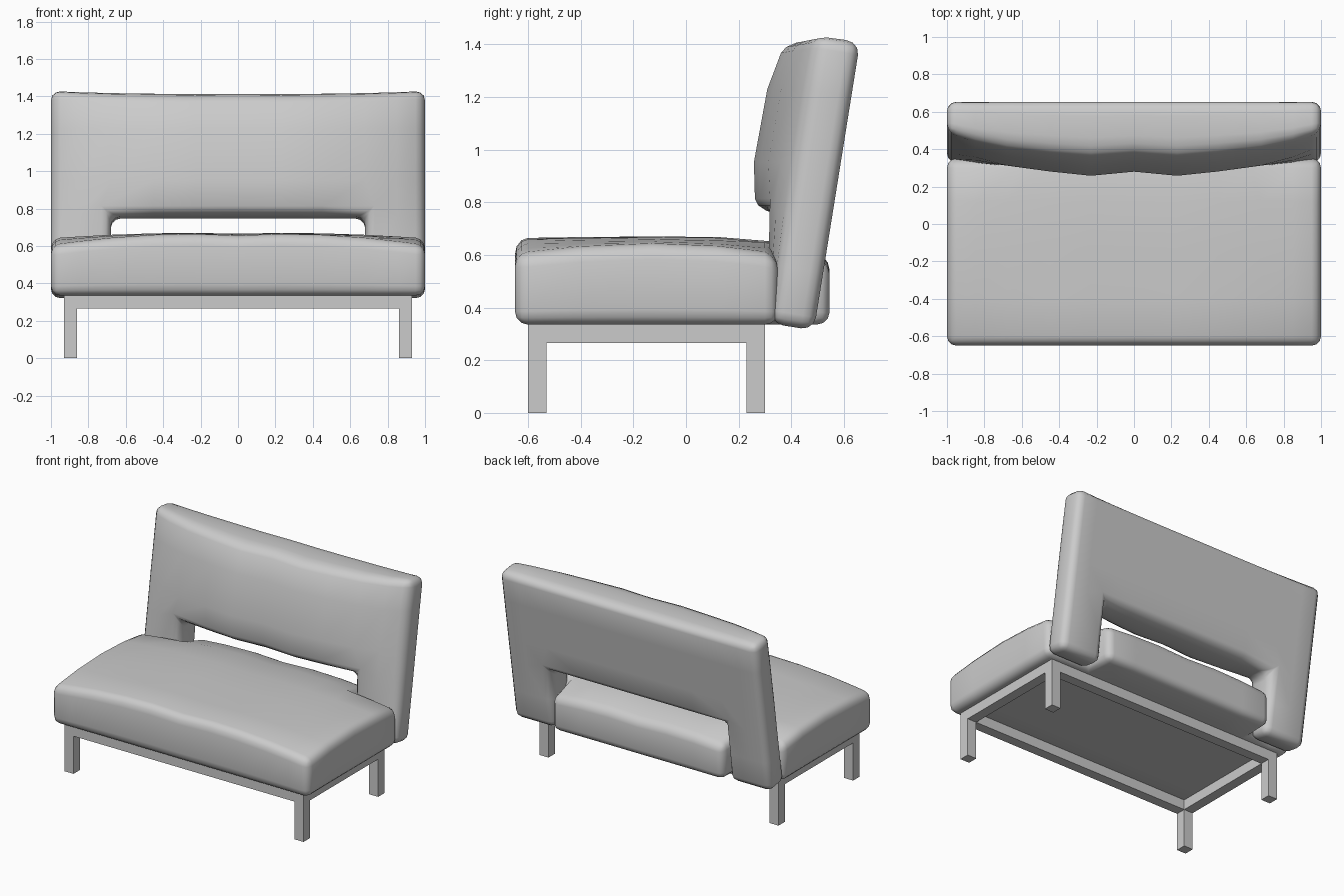
import bpy, bmesh, math
from mathutils import Vector, Matrix

cube = bpy.data.objects.get("Cube")
if cube:
    bpy.data.objects.remove(cube, do_unlink=True)


def material(name, grey):
    mat = bpy.data.materials.new(name)
    mat.use_nodes = True
    color = (grey, grey, grey, 1)
    mat.diffuse_color = color
    mat.node_tree.nodes["Principled BSDF"].inputs["Base Color"].default_value = color
    return mat


GREY = material("plain grey", 0.6)


def finish(name, bm, smooth):
    bmesh.ops.recalc_face_normals(bm, faces=bm.faces)
    for face in bm.faces:
        face.smooth = smooth
    mesh = bpy.data.meshes.new(name)
    bm.to_mesh(mesh)
    bm.free()
    mesh.materials.append(GREY)
    obj = bpy.data.objects.new(name, mesh)
    bpy.context.collection.objects.link(obj)
    return obj


def curve(points, t):
    """Straight-line interpolation through (position, value) pairs."""
    t = min(max(t, points[0][0]), points[-1][0])
    for (a, va), (b, vb) in zip(points, points[1:]):
        if t <= b:
            return va + (vb - va) * (t - a) / (b - a)


def cushion(name, xs, vs, depth, keep, place):
    """Thick slab made from the kept grid cells, rounded, then puffed by place()."""
    bm = bmesh.new()
    grid = {(i, j): bm.verts.new((x, v, 0))
            for i, x in enumerate(xs) for j, v in enumerate(vs)}
    for i in range(len(xs) - 1):
        for j in range(len(vs) - 1):
            if keep((xs[i] + xs[i + 1]) / 2, (vs[j] + vs[j + 1]) / 2):
                bm.faces.new([grid[i, j], grid[i + 1, j], grid[i + 1, j + 1], grid[i, j + 1]])
    bmesh.ops.delete(bm, geom=[v for v in bm.verts if not v.link_faces], context='VERTS')
    base = bm.faces[:]
    top = bmesh.ops.extrude_face_region(bm, geom=base, use_keep_orig=True)["geom"]
    bmesh.ops.translate(bm, vec=(0, 0, depth),
                        verts=[g for g in top if isinstance(g, bmesh.types.BMVert)])
    bmesh.ops.recalc_face_normals(bm, faces=bm.faces)
    sharp = [e for e in bm.edges if len(e.link_faces) == 2 and e.calc_face_angle() > 1]
    bmesh.ops.bevel(bm, geom=sharp, offset=0.05, segments=3, profile=0.5,
                    affect='EDGES', clamp_overlap=True)
    for vert in bm.verts:
        vert.co = place(*vert.co)
    return finish(name, bm, True)


NOTCH = 0.68
half = [0.23, 0.45, NOTCH, 0.85, 1.0]
XS = [-x for x in reversed(half)] + [0] + half

# Seat: wide cushion with a narrower tongue reaching back between the back legs
SEAT_Z, SEAT_H = 0.335, 0.265
CROWN_X = [(0, 0.72), (0.23, 0.85), (0.45, 0.78), (NOTCH, 0.55), (0.85, 0.28), (1, 0)]
CROWN_Y = [(-0.65, 0), (-0.4, 0.38), (-0.13, 0.55), (0.12, 0.4), (0.35, 0)]


def place_seat(x, y, d):
    rise = 0.075 * (1 - (1 - curve(CROWN_X, abs(x))) * (1 - curve(CROWN_Y, y)))
    rise -= curve([(0.3, 0), (0.545, 0.07)], y)
    if y > 0.35 or abs(x) < NOTCH:
        x *= curve([(0.3, 1), (0.4, 0.98)], y)
    return Vector((x, y, SEAT_Z + d + rise * d / SEAT_H))


cushion("seat_cushion", XS, [-0.65, -0.4, -0.13, 0.12, 0.35, 0.545], SEAT_H,
        lambda x, y: y < 0.35 or abs(x) < NOTCH, place_seat)

# Backrest: leaning panel with two feet and a soft two-lobed front
BACK_T = 0.168
LEAN = math.atan(0.16)
PUFF_X = [(0, 0.138), (0.23, 0.16), (0.45, 0.137), (NOTCH, 0.105), (0.85, 0.06), (1, 0)]
PUFF_V = [(0, 0), (0.22, 0.45), (0.43, 0.78), (0.62, 1), (0.9, 0.96), (1.11, 0.74)]


def place_back(x, v, d):
    front = 1 - d / BACK_T
    puff = curve(PUFF_X, abs(x)) * curve(PUFF_V, v) * front
    y = 0.32 + v * math.sin(LEAN) + d * math.cos(LEAN) - puff
    z = 0.34 + v * math.cos(LEAN) - d * math.sin(LEAN)
    z -= puff * curve([(0.9, 0), (1.11, 0.2)], v)
    return Vector((x, y, z))


cushion("backrest", XS, [0, 0.22, 0.43, 0.62, 0.9, 1.11], BACK_T,
        lambda x, v: v > 0.43 or abs(x) > NOTCH, place_back)

# Frame: four square legs joined by four rails
TUBE, X, Y0, Y1, RAIL, TOP = 0.07, 0.93, -0.6, 0.3, 0.265, 0.34


def box(name, low, high):
    bm = bmesh.new()
    low, high = Vector(low), Vector(high)
    bmesh.ops.create_cube(bm, size=1, matrix=Matrix.Translation((low + high) / 2)
                          @ Matrix.Diagonal((*(high - low), 1)))
    return finish(name, bm, False)


for side, x in (("right", -X), ("left", X - TUBE)):
    for end, y in (("front", Y0), ("back", Y1 - TUBE)):
        box(f"{end}_{side}_leg", (x, y, 0), (x + TUBE, y + TUBE, TOP))
    box(f"{side}_rail", (x, Y0 + TUBE, RAIL), (x + TUBE, Y1 - TUBE, TOP))
for end, y in (("front", Y0), ("back", Y1 - TUBE)):
    box(f"{end}_rail", (TUBE - X, y, RAIL), (X - TUBE, y + TUBE, TOP))
